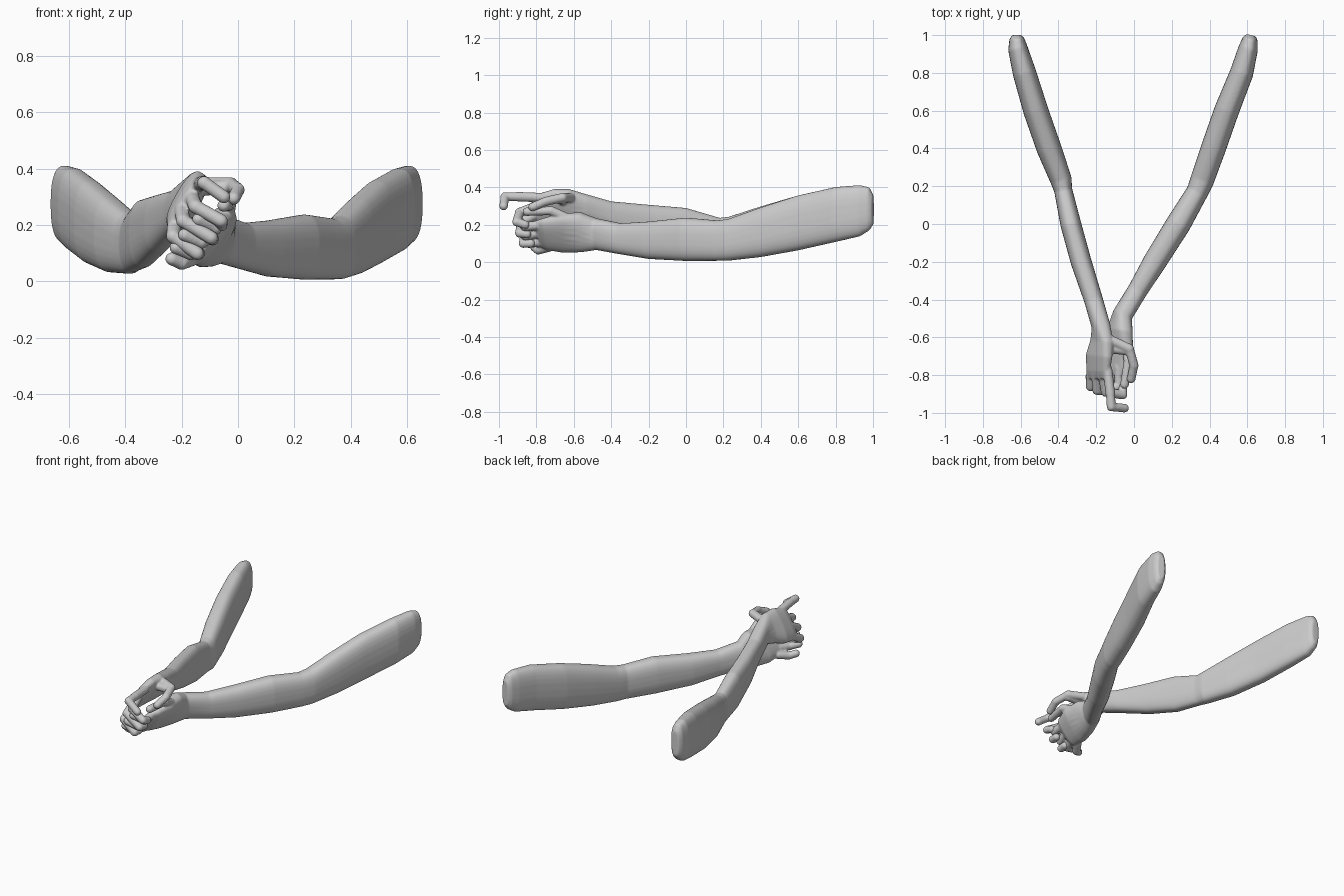
import bpy, bmesh, math
from mathutils import Vector, Matrix

cube = bpy.data.objects.get("Cube")
if cube:
    bpy.data.objects.remove(cube)

grey = bpy.data.materials.new("plain grey")
grey.use_nodes = True
COLOUR = (0.6, 0.6, 0.6, 1)
grey.diffuse_color = COLOUR
grey.node_tree.nodes["Principled BSDF"].inputs["Base Color"].default_value = COLOUR


def soft(value, power=0.78):
    return math.copysign(abs(value) ** power, value)


def loft(bm, rows, sides=28):
    """Rounded slab through rows of x, y, z, half width, half height, roll."""
    rings = []
    for i, (x, y, z, w, h, roll) in enumerate(rows):
        a, b = rows[max(i - 1, 0)], rows[min(i + 1, len(rows) - 1)]
        t = Vector((b[0] - a[0], b[1] - a[1], 0)).normalized()
        side, up = Vector((-t.y, t.x, 0)), Vector((0, 0, 1))
        c, s = math.cos(math.radians(roll)), math.sin(math.radians(roll))
        across, tall = side * c - up * s, up * c + side * s
        ring = []
        for k in range(sides):
            q = math.tau * k / sides
            ring.append(bm.verts.new(Vector((x, y, z))
                        + across * w * soft(math.cos(q)) + tall * h * soft(math.sin(q))))
        rings.append(ring)
    for r, n in zip(rings, rings[1:]):
        for k in range(sides):
            m = (k + 1) % sides
            bm.faces.new((r[k], r[m], n[m], n[k]))
    bm.faces.new(rings[0][::-1])
    bm.faces.new(rings[-1])


def finger(bm, points, radius):
    """Chain of capsules, one for each finger bone."""
    for a, b in zip(points, points[1:]):
        a, b = Vector(a), Vector(b)
        d = b - a
        verts = bmesh.ops.create_uvsphere(bm, u_segments=16, v_segments=11, radius=radius)["verts"]
        for v in verts:
            if v.co.z > 0:
                v.co.z += d.length
        turn = Matrix.Translation(a) @ d.to_track_quat("Z", "Y").to_matrix().to_4x4()
        bmesh.ops.transform(bm, matrix=turn, verts=verts)
        radius *= 0.95


def arm(name, rows, fingers, radius):
    bm = bmesh.new()
    loft(bm, rows)
    for points in fingers:
        finger(bm, points, radius)
    bmesh.ops.recalc_face_normals(bm, faces=bm.faces)
    mesh = bpy.data.meshes.new(name)
    bm.to_mesh(mesh)
    bm.free()
    mesh.materials.append(grey)
    obj = bpy.data.objects.new(name, mesh)
    bpy.context.collection.objects.link(obj)
    # Fuse the parts into one skin and soften the joins
    fuse = obj.modifiers.new("fuse", "REMESH")
    fuse.mode = "VOXEL"
    fuse.voxel_size = 0.006
    fuse.use_smooth_shade = True
    relax = obj.modifiers.new("relax", "SMOOTH")
    relax.factor = 0.5
    relax.iterations = 5


# Left arm: shoulder end, elbow, wrist, supporting palm
arm("left_arm", [
    (.62, 1.0, .28, .025, .08, 0), (.615, .98, .285, .04, .115, 0),
    (.605, .93, .275, .052, .137, 0), (.57, .8, .255, .062, .147, 0),
    (.49, .6, .21, .066, .147, 0), (.42, .4, .16, .066, .133, 0),
    (.36, .23, .12, .063, .112, 0), (.335, .17, .115, .058, .108, 0),
    (.235, 0, .122, .066, .116, 0), (.11, -.2, .117, .062, .1, 0),
    (.02, -.35, .125, .053, .083, 0), (-.06, -.48, .15, .052, .085, 8),
    (-.075, -.56, .16, .055, .11, 20), (-.085, -.66, .155, .048, .118, 33),
    (-.1, -.75, .15, .035, .1, 35), (-.115, -.79, .15, .02, .085, 35),
], [
    [(-.16, -.73, .08), (-.2, -.79, .065), (-.235, -.81, .08)],
    [(-.14, -.76, .11), (-.17, -.84, .1), (-.22, -.86, .12)],
    [(-.11, -.77, .16), (-.13, -.86, .14), (-.19, -.88, .165)],
    [(-.08, -.76, .2), (-.08, -.86, .19), (-.14, -.89, .22)],
    [(-.04, -.6, .22), (-.03, -.72, .275), (-.05, -.85, .27)],
], .025)

# Right arm: shoulder end, elbow, wrist, gripping palm
arm("right_arm", [
    (-.62, 1.0, .28, .025, .08, 0), (-.62, .98, .285, .04, .115, 0),
    (-.615, .93, .275, .052, .137, 0), (-.58, .8, .255, .062, .147, 0),
    (-.52, .6, .21, .066, .147, 0), (-.45, .4, .165, .066, .133, 0),
    (-.385, .23, .135, .057, .108, 0), (-.375, .18, .135, .048, .102, 0),
    (-.335, 0, .17, .055, .12, 0), (-.28, -.2, .205, .055, .102, 0),
    (-.215, -.4, .25, .05, .075, 0), (-.175, -.54, .295, .048, .07, 10),
    (-.17, -.62, .3, .045, .095, 25), (-.185, -.7, .29, .04, .112, 30),
    (-.19, -.78, .275, .03, .105, 30), (-.19, -.82, .27, .018, .09, 30),
], [
    [(-.14, -.77, .345), (-.125, -.9, .35), (-.12, -.968, .35), (-.05, -.975, .3)],
    [(-.165, -.8, .3), (-.15, -.89, .265), (-.06, -.905, .215), (-.06, -.86, .2)],
    [(-.2, -.79, .26), (-.195, -.88, .215), (-.095, -.89, .155), (-.09, -.85, .15)],
    [(-.225, -.77, .21), (-.23, -.86, .16), (-.145, -.87, .1), (-.14, -.83, .1)],
    [(-.11, -.62, .345), (-.025, -.66, .345), (0, -.75, .325), (-.015, -.82, .295)],
    [(-.12, -.66, .33), (-.035, -.67, .335)],
], .026)
